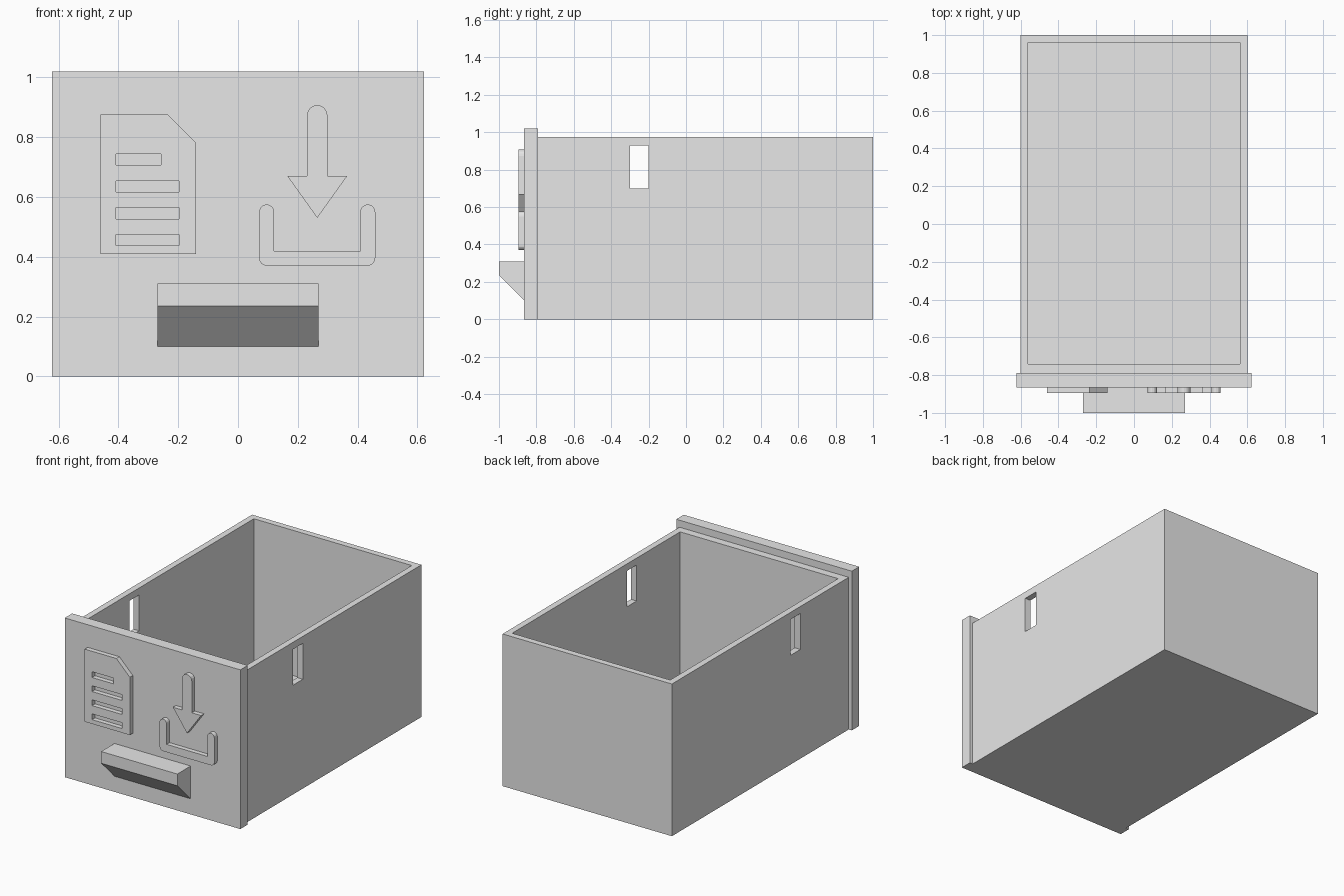
import bpy, bmesh
from math import sin, cos, radians
from mathutils import Vector

if "Cube" in bpy.data.objects:
    bpy.data.objects.remove(bpy.data.objects["Cube"], do_unlink=True)

GREY = (0.8, 0.8, 0.8, 1)
grey = bpy.data.materials.new("light grey plastic")
grey.use_nodes = True
grey.diffuse_color = GREY
grey.node_tree.nodes["Principled BSDF"].inputs["Base Color"].default_value = GREY


def prism(name, outline, offset):
    """Extrude a closed 3D outline along an offset."""
    bm = bmesh.new()
    face = bm.faces.new([bm.verts.new(p) for p in outline])
    new = bmesh.ops.extrude_face_region(bm, geom=[face])["geom"]
    bmesh.ops.translate(bm, vec=Vector(offset),
                        verts=[v for v in new if isinstance(v, bmesh.types.BMVert)])
    bmesh.ops.recalc_face_normals(bm, faces=bm.faces)
    mesh = bpy.data.meshes.new(name)
    bm.to_mesh(mesh)
    bm.free()
    mesh.materials.append(grey)
    obj = bpy.data.objects.new(name, mesh)
    bpy.context.collection.objects.link(obj)
    return obj


def box(name, x0, x1, y0, y1, z0, z1):
    return prism(name, [(x0, y0, z0), (x1, y0, z0), (x1, y1, z0), (x0, y1, z0)],
                 (0, 0, z1 - z0))


def cut(target, cutter):
    """Subtract the cutter and remove it."""
    mod = target.modifiers.new("cut", 'BOOLEAN')
    mod.operation, mod.solver, mod.object = 'DIFFERENCE', 'EXACT', cutter
    bpy.context.view_layer.update()
    with bpy.context.temp_override(object=target, active_object=target,
                                   selected_objects=[target]):
        bpy.ops.object.modifier_apply(modifier=mod.name)
    bpy.data.objects.remove(cutter, do_unlink=True)


def arc(cx, cz, r, start, end, steps=8):
    angles = [radians(start + (end - start) * i / steps) for i in range(steps + 1)]
    return [(cx + r * cos(a), cz + r * sin(a)) for a in angles]


PLATE_FRONT, RELIEF_FRONT = -0.865, -0.895


def relief(name, outline):
    """Raised symbol on the front plate, from an x-z outline."""
    return prism(name, [(x, RELIEF_FRONT, z) for x, z in outline],
                 (0, PLATE_FRONT - RELIEF_FRONT + 0.01, 0))


# Open drawer tray with a slot through both side walls
tray = box("drawer_tray", -0.6, 0.6, -0.79, 1, 0, 0.975)
cut(tray, box("cavity", -0.56, 0.56, -0.74, 0.96, 0.045, 1.2))
cut(tray, box("side_slots", -0.8, 0.8, -0.3, -0.2, 0.7, 0.93))

# Front plate
box("front_plate", -0.622, 0.622, PLATE_FRONT, -0.79, 0, 1.02)

# Wedge-shaped pull handle
prism("pull_handle", [(-0.27, PLATE_FRONT, 0.31), (-0.27, -1, 0.31),
                      (-0.27, -1, 0.235), (-0.27, PLATE_FRONT, 0.1)], (0.54, 0, 0))

# Document symbol with a clipped corner and cut text lines
page = relief("document_symbol", [(-0.46, 0.41), (-0.14, 0.41), (-0.14, 0.78),
                                  (-0.235, 0.875), (-0.46, 0.875)])
for i in range(4):
    z = 0.437 + 0.09 * i
    right = -0.257 if i == 3 else -0.197
    cut(page, box("text_line", -0.408, right, -1, PLATE_FRONT, z, z + 0.037))

# Down arrow with a rounded tail
AX, SHAFT = 0.265, 0.034
relief("arrow_symbol", [(AX, 0.53), (AX + 0.1, 0.67), (AX + SHAFT, 0.67)]
       + arc(AX, 0.873, SHAFT, 0, 180)
       + [(AX - SHAFT, 0.67), (AX - 0.1, 0.67)])

# Tray bracket symbol with rounded ends and lower corners
R, HALF = 0.025, 0.194
relief("bracket_symbol",
       arc(AX - HALF + R, 0.395, R, 180, 270, 4)
       + arc(AX + HALF - R, 0.395, R, 270, 360, 4)
       + arc(AX + HALF - R, 0.55, R, 0, 180)
       + [(AX + HALF - 2 * R, 0.42), (AX - HALF + 2 * R, 0.42)]
       + arc(AX - HALF + R, 0.55, R, 0, 180))
